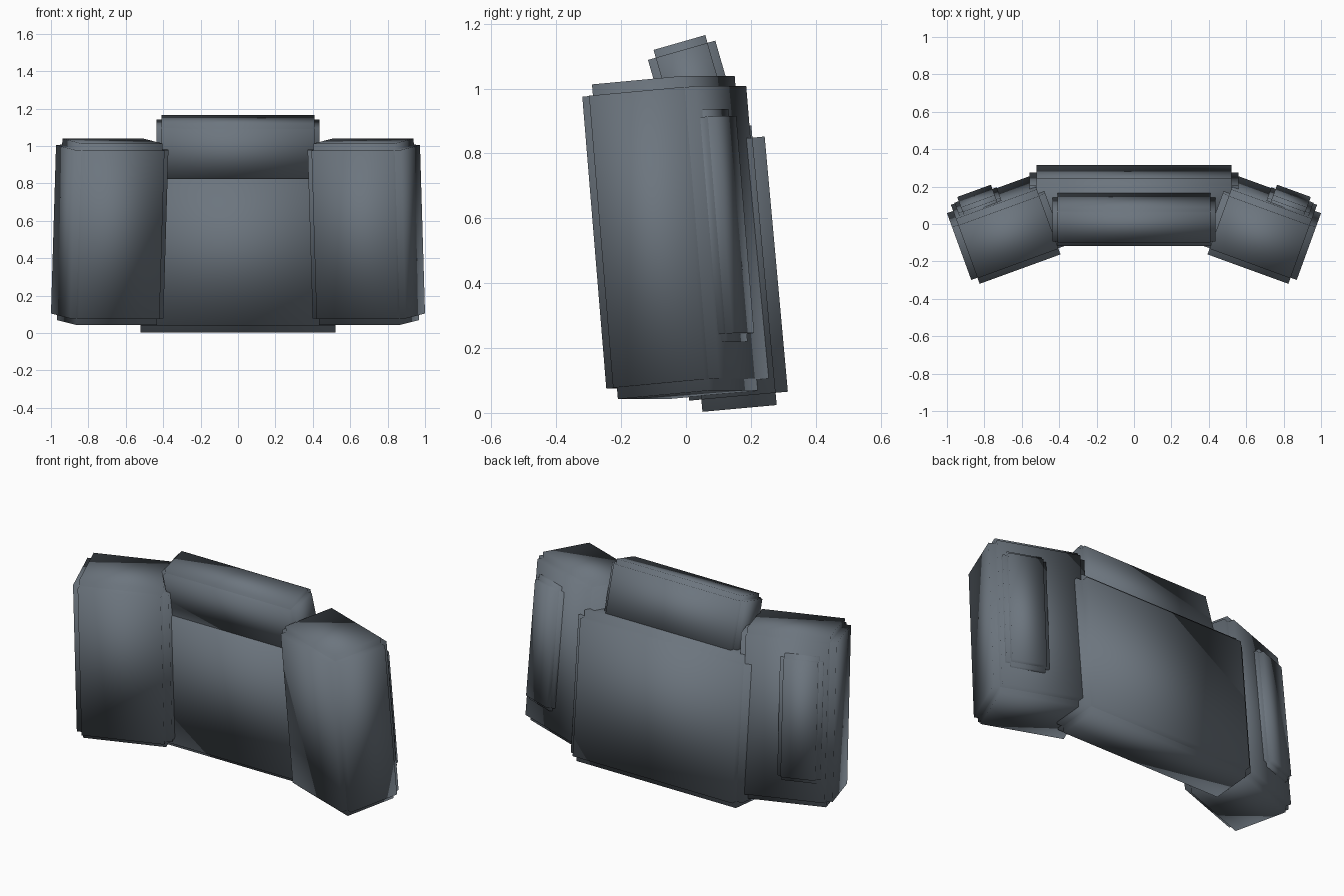
import bpy
import bmesh
from math import radians
from mathutils import Euler, Matrix, Vector

cube = bpy.data.objects.get("Cube")
if cube:
    bpy.data.objects.remove(cube, do_unlink=True)

# Single slate grey upholstery colour
SLATE = (0.15, 0.178, 0.209, 1.0)
fabric = bpy.data.materials.new("slate_grey")
fabric.use_nodes = True
fabric.diffuse_color = SLATE
fabric.node_tree.nodes["Principled BSDF"].inputs["Base Color"].default_value = SLATE


def placement(location, tilt, yaw=0):
    """Tilt about the part's own x axis, then turn about z."""
    turn = Euler((radians(tilt), 0, radians(yaw))).to_matrix().to_4x4()
    return Matrix.Translation(location) @ turn


def cushion(name, half, step, matrix):
    """Soft shaded block with stepped edges: three crossed boxes,
    each keeping its full size along one axis only."""
    bm = bmesh.new()
    for axis in range(3):
        size = Vector([h if i == axis else h - step for i, h in enumerate(half)])
        bmesh.ops.create_cube(bm, size=2, matrix=Matrix.Diagonal(size).to_4x4())
    for face in bm.faces:
        face.smooth = True
    mesh = bpy.data.meshes.new(name)
    bm.to_mesh(mesh)
    bm.free()
    mesh.materials.append(fabric)
    obj = bpy.data.objects.new(name, mesh)
    obj.matrix_world = matrix
    bpy.context.collection.objects.link(obj)
    return obj


# Central panel and the headrest roll above it
cushion("back_panel", (0.56, 0.153, 0.433), 0.038, placement((0, 0.126, 0.445), 5.2))
cushion("headrest", (0.435, 0.108, 0.175), 0.025, placement((0, 0.028, 0.974), 16))

# Side wings angled forward, each with a raised pad on its rear outer half
for side, sign in (("left", 1), ("right", -1)):
    wing = placement((sign * 0.686, -0.03, 0.541), 5, -20 * sign)
    cushion(side + "_wing", (0.265, 0.186, 0.487), 0.035, wing)
    pad = wing @ Matrix.Translation((sign * 0.088, 0.176, 0.02))
    cushion(side + "_rear_pad", (0.12, 0.05, 0.36), 0.024, pad)
